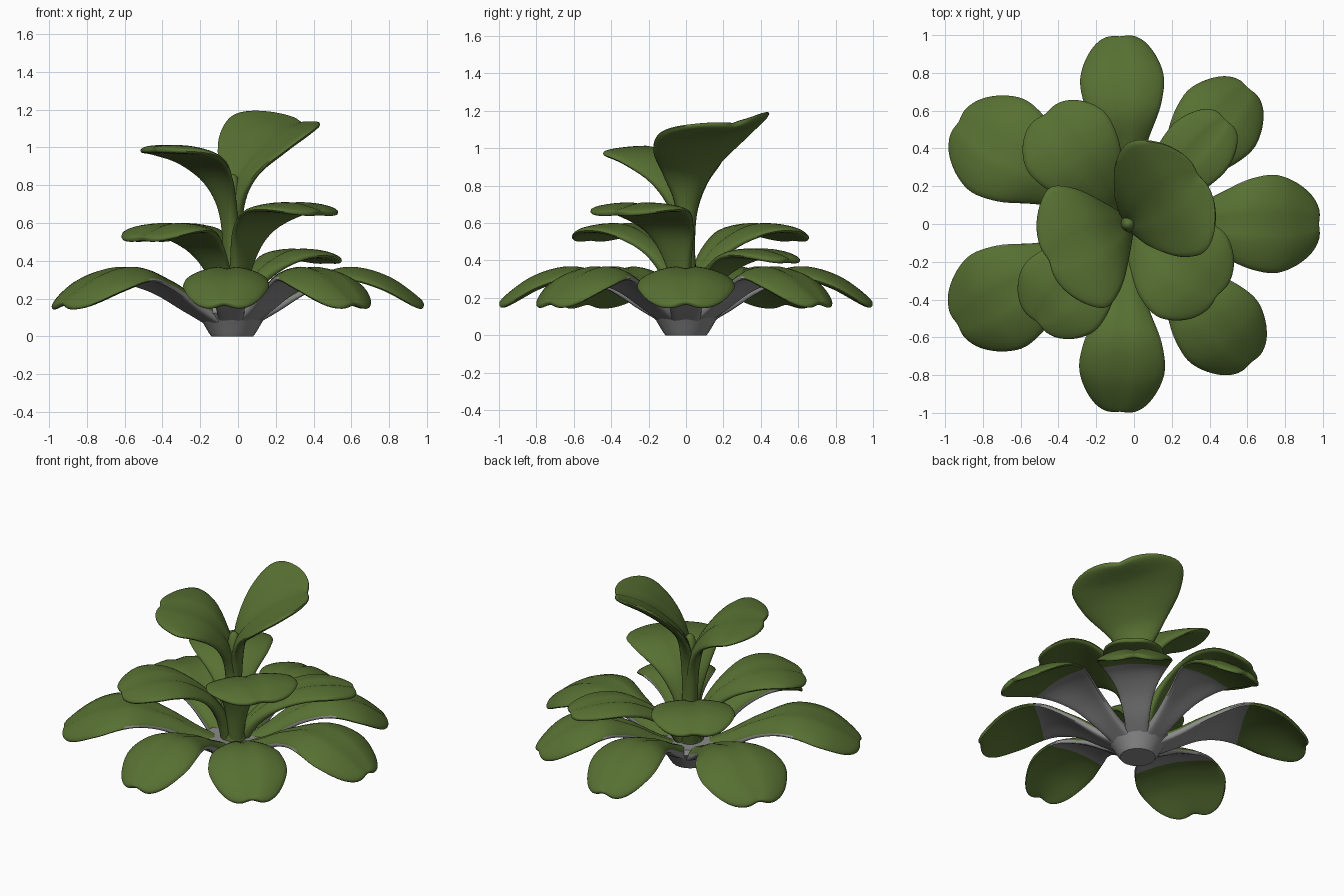
import bpy, bmesh, math
from mathutils import Vector

if "Cube" in bpy.data.objects:
    bpy.data.objects.remove(bpy.data.objects["Cube"], do_unlink=True)


def make_material(name, rgb):
    mat = bpy.data.materials.new(name)
    mat.use_nodes = True
    mat.diffuse_color = (*rgb, 1)
    mat.node_tree.nodes["Principled BSDF"].inputs["Base Color"].default_value = (*rgb, 1)
    return mat


GREEN = make_material("leaf green", (0.096, 0.162, 0.032))
GRAY = make_material("underside gray", (0.26, 0.26, 0.26))
AXIS = Vector((-0.03, 0, 0))
RINGS, SIDES = 40, 28


def spline(points, s):
    """Catmull-Rom through (radius, height, half width) points, s from 0 to 1."""
    last = len(points) - 1
    s = min(max(s, 0), 1) * last
    i = min(int(s), last - 1)
    t = s - i
    p = [Vector(points[min(max(i + k, 0), last)]) for k in (-1, 0, 1, 2)]
    return (p[1] + (p[2] - p[0]) * t / 2
            + (p[0] * 2 - p[1] * 5 + p[2] * 4 - p[3]) * t * t / 2
            + (p[1] * 3 - p[0] - p[2] * 3 + p[3]) * t ** 3 / 2)


def finish(name, bm, materials):
    bmesh.ops.remove_doubles(bm, verts=bm.verts, dist=0.0005)
    bmesh.ops.recalc_face_normals(bm, faces=bm.faces)
    mesh = bpy.data.meshes.new(name)
    bm.to_mesh(mesh)
    bm.free()
    for mat in materials:
        mesh.materials.append(mat)
    obj = bpy.data.objects.new(name, mesh)
    bpy.context.collection.objects.link(obj)
    bpy.ops.object.select_all(action="DESELECT")
    obj.select_set(True)
    bpy.context.view_layer.objects.active = obj
    bpy.ops.object.shade_smooth_by_angle(angle=math.radians(50))


def leaf(name, azimuth, points, fold=0.0, roll=0.0, gray_to=0.0, notch=0.03):
    """Sweep a flattened section along a bending path, closing in a notched tip."""
    az = math.radians(azimuth)
    out = Vector((math.cos(az), math.sin(az), 0))
    side = Vector((-out.y, out.x, 0))
    up = Vector((0, 0, 1))
    bm = bmesh.new()
    rings, steps = [], []
    for i in range(RINGS + 1):
        s = math.sin(i / RINGS * math.pi / 2) ** 1.1
        round_start = 0.72
        close = math.sqrt(max(0, 1 - (max(0, s - round_start) / (1 - round_start)) ** 2))
        width = spline(points, s).z * close
        thick = (0.027 + 0.02 * max(0, 1 - s * 2.2)) * close ** 0.5
        ring = []
        for j in range(SIDES):
            ang = 2 * math.pi * j / SIDES
            a, b = math.cos(ang), math.sin(ang)
            x = width * a
            b = math.copysign(abs(b) ** 0.7, b)
            pull = notch * math.exp(-(x / 0.055) ** 2) * s ** 8
            c = spline(points, s - pull)
            d = spline(points, s - pull + 0.01) - spline(points, s - pull - 0.01)
            tangent = (out * d.x + up * d.y).normalized()
            normal = tangent.cross(side)
            groove = 0.014 * math.exp(-(a / 0.13) ** 2) * close * min(1, s * 2) if b > 0 else 0
            height = thick * b + fold * width * a * a - groove
            co = AXIS + out * c.x + up * (c.y + roll * x) + side * x + normal * height
            ring.append(bm.verts.new(co))
        rings.append(ring)
        steps.append(s)
    for i in range(RINGS):
        for j in range(SIDES):
            k = (j + 1) % SIDES
            face = bm.faces.new((rings[i][j], rings[i][k], rings[i + 1][k], rings[i + 1][j]))
            below = math.sin(2 * math.pi * (j + 0.5) / SIDES) < 0.3
            face.material_index = 1 if below and steps[i] < gray_to else 0
    bm.faces.new(rings[0])
    finish(name, bm, [GREEN, GRAY])


def lathe(name, profile, mat, sides=20):
    bm = bmesh.new()
    rings = [[bm.verts.new(AXIS + Vector((r * math.cos(t), r * math.sin(t), z)))
              for t in (2 * math.pi * k / sides for k in range(sides))] for r, z in profile]
    for low, high in zip(rings, rings[1:]):
        for k in range(sides):
            n = (k + 1) % sides
            bm.faces.new((low[k], low[n], high[n], high[k]))
    bm.faces.new(rings[0])
    bm.faces.new(rings[-1])
    finish(name, bm, [mat])


def stretch(points, length, wide):
    return [(r * length, z, w * wide) for r, z, w in points]


# Root cup and central stem
lathe("root_cup", [(0.11, 0), (0.125, 0.02), (0.16, 0.08), (0.195, 0.125), (0.18, 0.155), (0.08, 0.15)], GRAY)
lathe("stem", [(0.09, 0.1), (0.06, 0.25), (0.045, 0.5), (0.045, 0.75), (0.03, 0.84), (0.01, 0.86)], GREEN)

# Drooping lowest ring: azimuth, length, half width
LOW = [(0.06, 0.08, 0.075), (0.22, 0.165, 0.085), (0.40, 0.275, 0.13),
       (0.60, 0.345, 0.22), (0.81, 0.295, 0.26), (1.01, 0.155, 0.255)]
low_ring = [("east", 0, 1.015, 1.03), ("northeast", 48.5, 0.965, 0.92), ("north", 92.5, 1.0, 0.88),
            ("northwest", 149, 1.055, 1.12), ("southwest", 210.5, 1.055, 1.12),
            ("south", 267.5, 1.0, 0.9), ("southeast", 311.5, 0.985, 0.96)]
for label, azimuth, length, wide in low_ring:
    leaf("low_leaf_" + label, azimuth, stretch(LOW, length, wide), fold=-0.2, gray_to=0.6)

# Middle leaves
MIDDLE = [(0.03, 0.12, 0.045), (0.08, 0.3, 0.07), (0.19, 0.46, 0.13),
          (0.36, 0.56, 0.23), (0.54, 0.57, 0.27), (0.71, 0.51, 0.26)]
leaf("middle_leaf_northwest", 127, stretch(MIDDLE, 1.05, 0.98), fold=-0.06)
leaf("middle_leaf_southwest", 227, stretch(MIDDLE, 1.02, 0.98), fold=-0.06)
leaf("middle_leaf_southeast", 321,
     [(0.03, 0.15, 0.045), (0.06, 0.38, 0.08), (0.13, 0.56, 0.16),
      (0.28, 0.665, 0.26), (0.45, 0.685, 0.29), (0.62, 0.65, 0.27)], fold=-0.05)
leaf("middle_leaf_northeast", 47,
     [(0.03, 0.12, 0.04), (0.12, 0.25, 0.06), (0.25, 0.36, 0.11),
      (0.41, 0.43, 0.17), (0.59, 0.435, 0.19), (0.77, 0.395, 0.18)], fold=-0.06)

# Top pair
leaf("top_leaf_southwest", 205,
     [(0.0, 0.4, 0.045), (0.02, 0.64, 0.07), (0.07, 0.81, 0.16),
      (0.17, 0.93, 0.29), (0.31, 0.985, 0.36), (0.48, 0.99, 0.32)], fold=-0.04)
leaf("top_leaf_northeast", 35,
     [(0.0, 0.45, 0.04), (0.02, 0.7, 0.07), (0.06, 0.86, 0.17),
      (0.16, 0.98, 0.3), (0.3, 1.08, 0.36), (0.47, 1.13, 0.31)], fold=0.17, roll=0.13)
